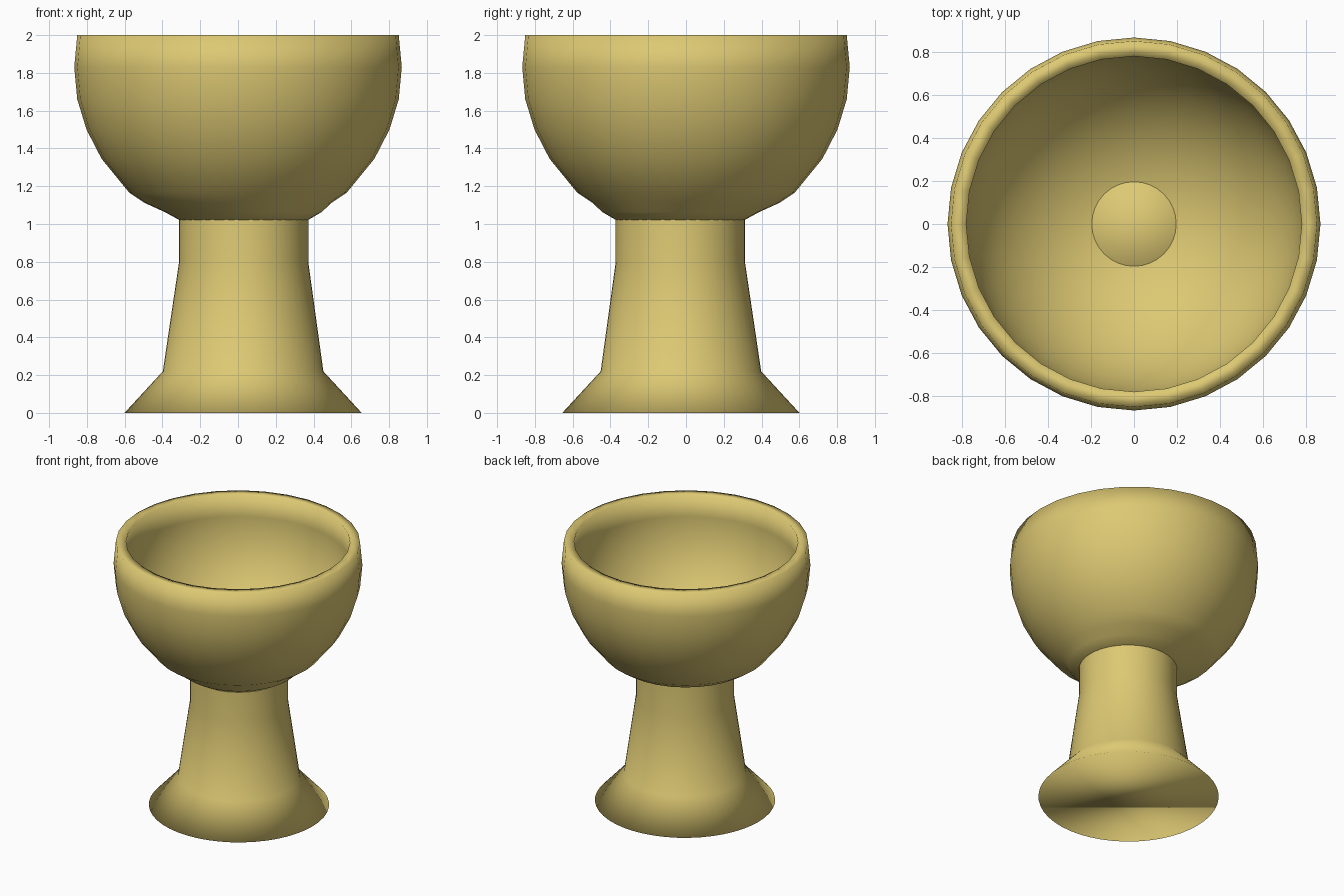
import bpy, bmesh, math

if "Cube" in bpy.data.objects:
    bpy.data.objects.remove(bpy.data.objects["Cube"])

gold = bpy.data.materials.new("antique_gold")
gold.diffuse_color = (0.72, 0.58, 0.17, 1)
gold.use_nodes = True
gold.node_tree.nodes["Principled BSDF"].inputs["Base Color"].default_value = gold.diffuse_color


def lathe(name, profile, sides, cap_start=False, cap_end=False):
    """Stack rings of (radius, z, sideways shift) into a smooth turned part."""
    bm = bmesh.new()
    rings = []
    for r, z, s in profile:
        rings.append([bm.verts.new((s + r * math.cos(2 * math.pi * i / sides),
                                    -s + r * math.sin(2 * math.pi * i / sides), z))
                      for i in range(sides)])
    for a, b in zip(rings, rings[1:]):
        for i in range(sides):
            j = (i + 1) % sides
            bm.faces.new((a[i], a[j], b[j], b[i]))
    if cap_start:
        bm.faces.new(rings[0][::-1])
    if cap_end:
        bm.faces.new(rings[-1])
    for f in bm.faces:
        f.smooth = True
    me = bpy.data.meshes.new(name)
    bm.to_mesh(me)
    bm.free()
    me.materials.append(gold)
    ob = bpy.data.objects.new(name, me)
    bpy.context.collection.objects.link(ob)
    return ob


# Flared foot and stem, set slightly off the bowl's axis; its top is the bowl floor
lathe("stem_and_foot", [(0.628, 0, 0.027), (0.425, 0.22, 0.027), (0.342, 0.80, 0.03),
                        (0.342, 1.02, 0.03), (0.34, 1.07, 0.03)], 48, True, True)

# Bowl: outer wall rising from the neck to the rim
outer = [(0.30, 1.018, 0.03), (0.342, 1.022, 0.03), (0.415, 1.063, 0.028),
         (0.495, 1.112, 0), (0.575, 1.165, 0), (0.722, 1.345, 0), (0.802, 1.50, 0),
         (0.851, 1.66, 0), (0.867, 1.83, 0), (0.851, 2.0, 0)]

# Inner wall: a spherical hollow running down through the floor
inner = [(0.78, 2.0, 0)]
for k in range(0, 15):
    a = math.radians(k * 6)
    inner.append((0.786 * math.cos(a), 1.83 - 0.786 * math.sin(a), 0))
lathe("bowl", outer + inner, 32)
